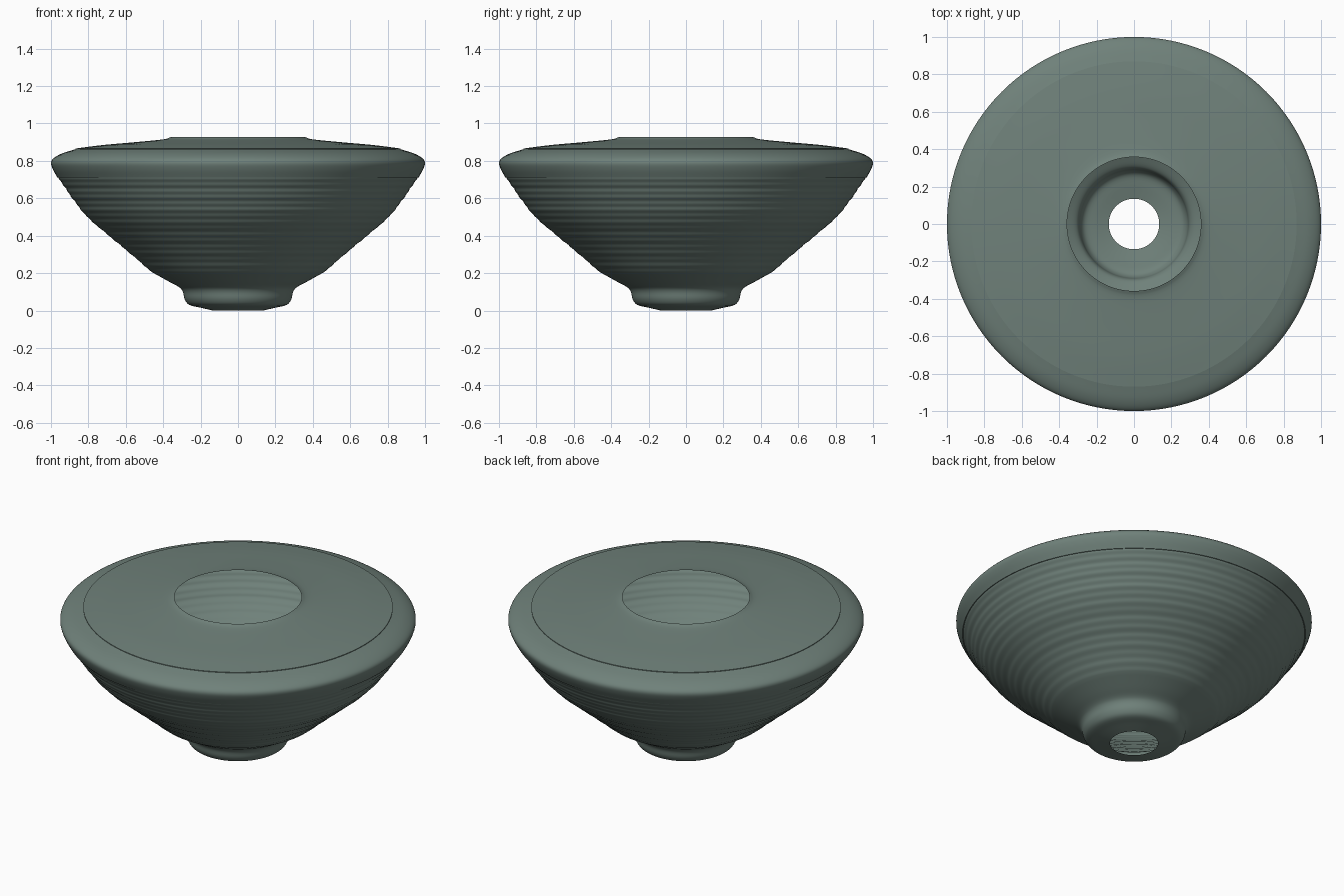
import bpy, bmesh, math
from mathutils import Vector

if "Cube" in bpy.data.objects:
    bpy.data.objects.remove(bpy.data.objects["Cube"], do_unlink=True)

SEGMENTS = 128

# Glaze colour
glaze = bpy.data.materials.new("grey green glaze")
glaze.use_nodes = True
colour = (0.16, 0.22, 0.195, 1)
glaze.diffuse_color = colour
glaze.node_tree.nodes["Principled BSDF"].inputs["Base Color"].default_value = colour


def smooth_path(points, steps):
    """Catmull-Rom curve through (radius, height) points."""
    pts = [Vector(p) for p in points]
    pts = [2 * pts[0] - pts[1]] + pts + [2 * pts[-1] - pts[-2]]
    out = []
    for a, b, c, d in zip(pts, pts[1:], pts[2:], pts[3:]):
        for i in range(steps):
            t = i / steps
            out.append(0.5 * (2 * b + (c - a) * t + (2 * a - 5 * b + 4 * c - d) * t * t
                              + (3 * b - a - 3 * c + d) * t ** 3))
    return out + [pts[-2]]


# Profile sections, from the hole in the foot up to the mouth
foot = smooth_path([(0.135, 0), (0.2, 0.015), (0.26, 0.03), (0.285, 0.06),
                    (0.295, 0.1), (0.315, 0.125), (0.37, 0.155), (0.46, 0.205)], 4)
wall = smooth_path([(0.46, 0.205), (0.6, 0.325), (0.69, 0.4), (0.805, 0.5),
                    (0.885, 0.6), (0.96, 0.71)], 20)
shoulder = smooth_path([(0.965, 0.71), (0.99, 0.755), (1, 0.79), (0.985, 0.815),
                        (0.94, 0.84), (0.87, 0.862)], 5)
top = smooth_path([(0.87, 0.866), (0.72, 0.885), (0.55, 0.9), (0.4, 0.915),
                   (0.358, 0.928)], 4)

# Shallow throwing ridges on the wall
for p in wall[1:-1]:
    p.x += 0.0016 * math.sin(p.y * 190) + 0.0012 * math.sin(p.y * 83 + 1)

# Turn the profile round the axis
bm = bmesh.new()
verts = [bm.verts.new((p.x, 0, p.y)) for p in foot + wall[1:] + shoulder + top]
edges = [bm.edges.new(pair) for pair in zip(verts, verts[1:])]
bmesh.ops.spin(bm, geom=verts + edges, cent=(0, 0, 0), axis=(0, 0, 1),
               angle=math.tau, steps=SEGMENTS, use_duplicate=False)
bmesh.ops.remove_doubles(bm, verts=bm.verts, dist=0.0001)

# Face the surface outwards
bm.normal_update()
widest = max(bm.faces, key=lambda f: f.calc_center_median().xy.length)
if widest.normal.dot(widest.calc_center_median() * Vector((1, 1, 0))) < 0:
    bmesh.ops.reverse_faces(bm, faces=bm.faces)

mesh = bpy.data.meshes.new("vase_body")
bm.to_mesh(mesh)
bm.free()
mesh.materials.append(glaze)
vase = bpy.data.objects.new("vase_body", mesh)
bpy.context.collection.objects.link(vase)

bpy.ops.object.select_all(action="DESELECT")
vase.select_set(True)
bpy.context.view_layer.objects.active = vase
bpy.ops.object.shade_smooth_by_angle(angle=math.radians(40))
